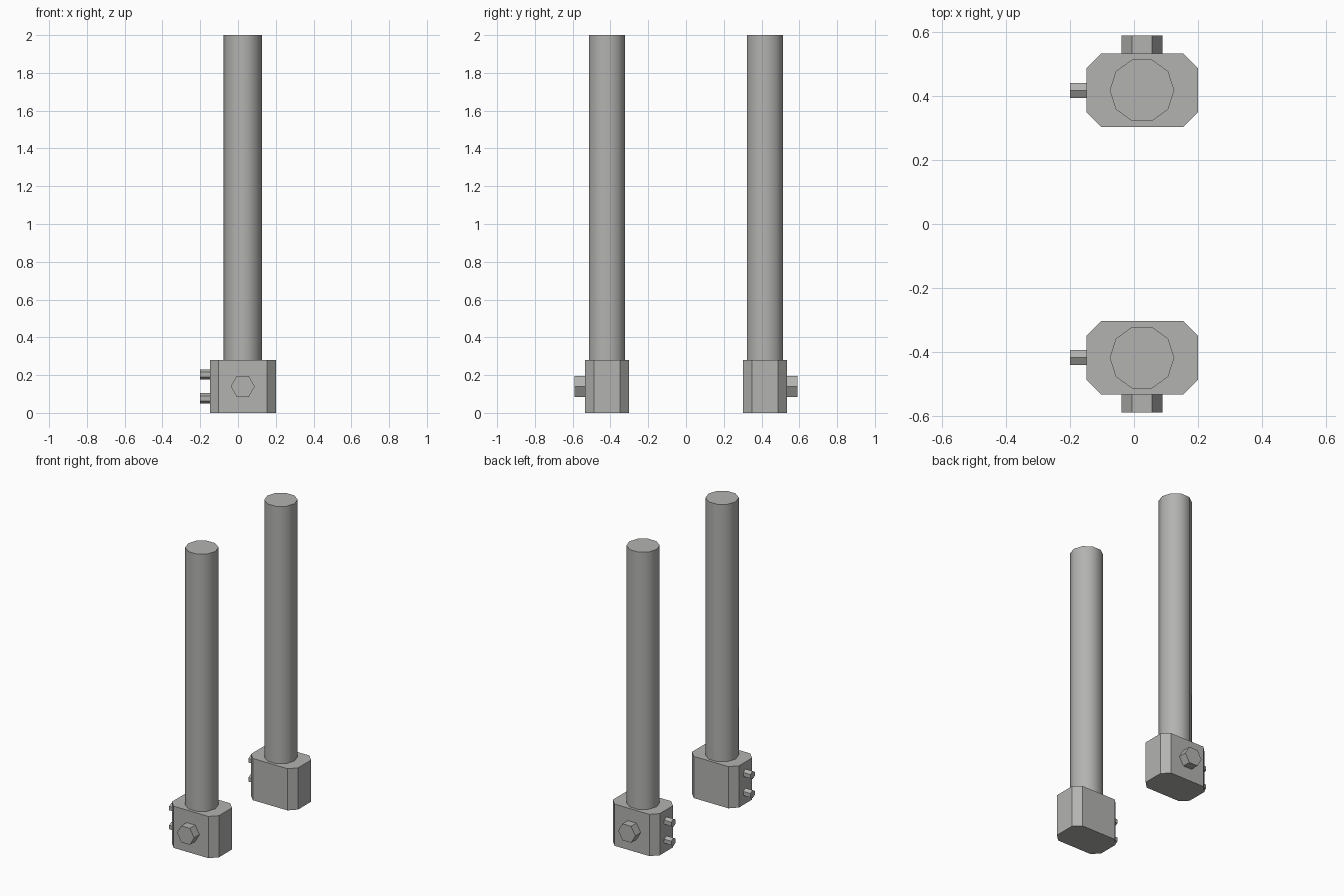
import bpy, math
from mathutils import Matrix

if "Cube" in bpy.data.objects:
    bpy.data.objects.remove(bpy.data.objects["Cube"])

grey = bpy.data.materials.new("light_grey")
grey.diffuse_color = (0.45, 0.45, 0.44, 1)
grey.use_nodes = True
grey.node_tree.nodes["Principled BSDF"].inputs["Base Color"].default_value = grey.diffuse_color

CX, CY = 0.025, 0.418      # axis of each post


def finish(obj, name):
    obj.name = name
    obj.data.materials.append(grey)


def prism(name, sides, radius, depth, loc, rot=(0, 0, 0), smooth=False, spin=0):
    """Regular prism along local z; spin turns its corners about the axis."""
    bpy.ops.mesh.primitive_cylinder_add(vertices=sides, radius=radius, depth=depth,
                                        location=loc, rotation=rot)
    obj = bpy.context.object
    obj.data.transform(Matrix.Rotation(spin, 4, 'Z'))
    if smooth:
        bpy.ops.object.shade_smooth_by_angle(angle=math.radians(40))
    finish(obj, name)


def base_block(name, y):
    """Block with chamfered upright edges."""
    hx, hy, c, h = 0.174, 0.1155, 0.046, 0.279
    pts = []
    for sx, sy in ((1, 1), (-1, 1), (-1, -1), (1, -1)):
        pair = [(sx * hx, sy * (hy - c)), (sx * (hx - c), sy * hy)]
        pts += pair if sx * sy > 0 else pair[::-1]
    n = len(pts)
    verts = [(px, py, z) for z in (0, h) for px, py in pts]
    faces = [tuple(reversed(range(n))), tuple(range(n, 2 * n))]
    faces += [(i, (i + 1) % n, n + (i + 1) % n, n + i) for i in range(n)]
    mesh = bpy.data.meshes.new(name)
    mesh.from_pydata(verts, [], faces)
    obj = bpy.data.objects.new(name, mesh)
    obj.location = (CX + 0.001, y, 0)
    bpy.context.collection.objects.link(obj)
    finish(obj, name)


for side, s in (("front", -1), ("back", 1)):
    y = s * CY
    base_block(side + "_base_block", y)
    # ten-sided post, corners on the x axis
    prism(side + "_post", 10, 0.101, 1.73, (CX, y, 1.135), smooth=True, spin=math.pi / 2)
    # large hexagonal bolt on the outer face
    prism(side + "_large_bolt", 6, 0.0635, 0.07, (CX, s * 0.555, 0.14),
          rot=(math.pi / 2, 0, 0), spin=math.pi / 2)
    # two small hexagonal bolts on the left face, corners up
    for i, z in enumerate((0.077, 0.204)):
        prism(f"{side}_small_bolt_{i + 1}", 6, 0.027, 0.07, (-0.165, y, z),
              rot=(0, math.pi / 2, 0), spin=math.pi / 2)
